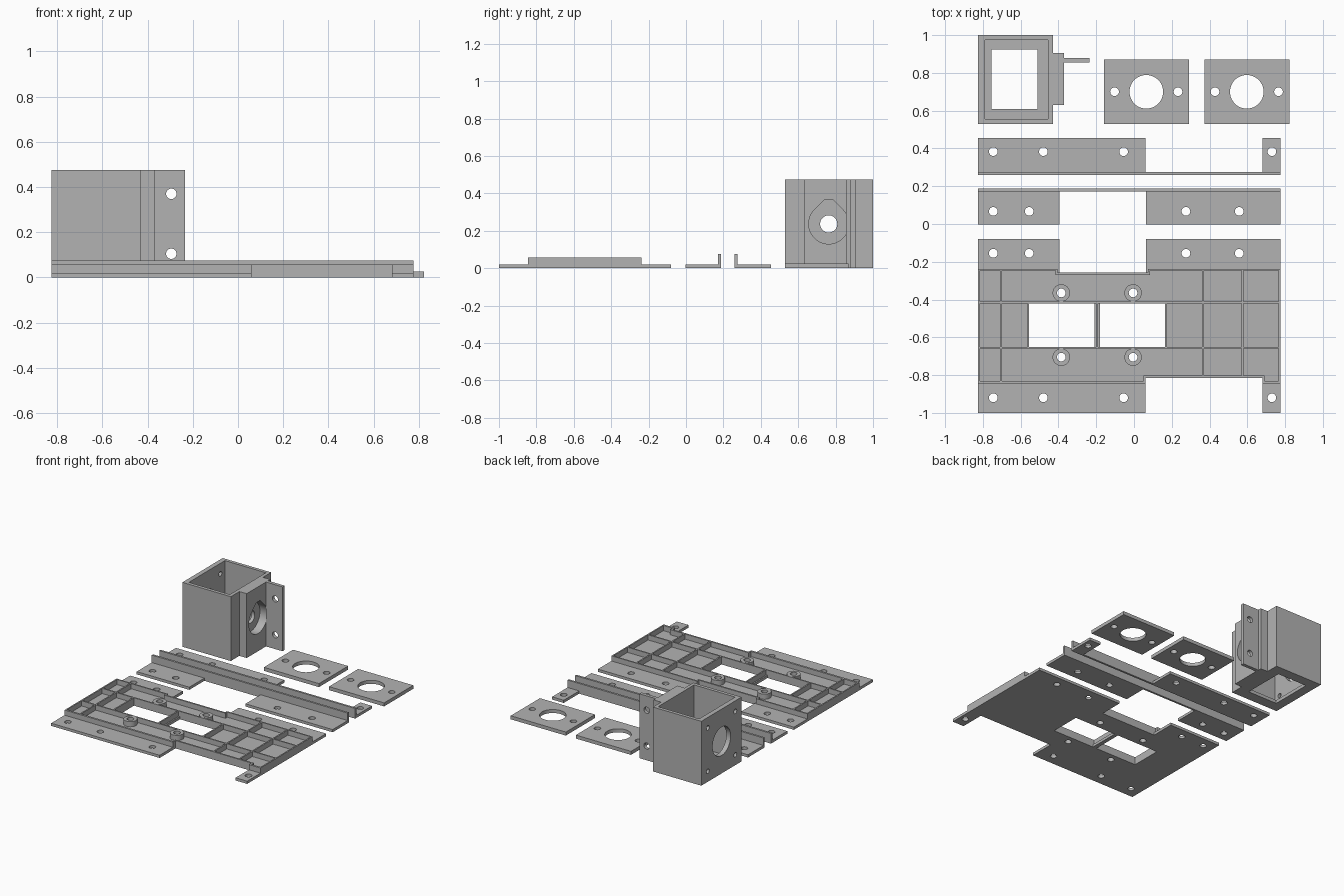
import bpy, bmesh, math
from mathutils import Matrix

if "Cube" in bpy.data.objects:
    bpy.data.objects.remove(bpy.data.objects["Cube"])

grey = bpy.data.materials.new("plain grey")
grey.diffuse_color = (0.45, 0.45, 0.45, 1)
grey.use_nodes = True
grey.node_tree.nodes["Principled BSDF"].inputs["Base Color"].default_value = grey.diffuse_color

# axes of each sheet: (u, v, thickness) directions in world space
FLAT = ((1, 0, 0), (0, 1, 0), (0, 0, 1))
SIDE = ((0, 1, 0), (0, 0, 1), (1, 0, 0))
FRONT = ((1, 0, 0), (0, 0, 1), (0, -1, 0))


def rect(u0, u1, v0, v1):
    return [(u0, v0), (u1, v0), (u1, v1), (u0, v1)]


def circle(u, v, r, n=32):
    return [(u + r * math.cos(2 * math.pi * i / n), v + r * math.sin(2 * math.pi * i / n))
            for i in range(n)]


def screws(us, v, r=0.023):
    return [circle(u, v, r, 24) for u in us]


def sheet(name, outline, holes, w0, w1, axes=FLAT):
    """Extruded flat profile with holes, from w0 to w1 along the thickness axis."""
    cu = bpy.data.curves.new(name, 'CURVE')
    cu.dimensions, cu.fill_mode, cu.extrude = '2D', 'BOTH', (w1 - w0) / 2
    for loop in [outline] + list(holes):
        sp = cu.splines.new('POLY')
        sp.points.add(len(loop) - 1)
        for p, (u, v) in zip(sp.points, loop):
            p.co = (u, v, 0, 1)
        sp.use_cyclic_u = True
    tmp = bpy.data.objects.new(name, cu)
    bpy.context.collection.objects.link(tmp)
    bpy.context.view_layer.update()
    me = bpy.data.meshes.new_from_object(tmp.evaluated_get(bpy.context.evaluated_depsgraph_get()))
    bpy.data.objects.remove(tmp)
    bm = bmesh.new()
    bm.from_mesh(me)
    bmesh.ops.remove_doubles(bm, verts=bm.verts, dist=1e-5)
    bmesh.ops.translate(bm, verts=bm.verts, vec=(0, 0, (w0 + w1) / 2))
    bmesh.ops.transform(bm, verts=bm.verts, matrix=Matrix(axes).transposed().to_4x4())
    bmesh.ops.recalc_face_normals(bm, faces=bm.faces)
    bm.to_mesh(me)
    bm.free()
    me.materials.clear()
    me.materials.append(grey)
    ob = bpy.data.objects.new(name, me)
    bpy.context.collection.objects.link(ob)
    bpy.ops.object.select_all(action='DESELECT')
    ob.select_set(True)
    bpy.context.view_layer.objects.active = ob
    bpy.ops.object.shade_smooth_by_angle(angle=math.radians(30))
    return ob


L, R = -0.825, 0.775        # ends of the long parts
T = 0.02                    # sheet thickness
A_HOLES = (-0.745, -0.48, -0.055, 0.73)
B_HOLES = (-0.745, -0.555, 0.275, 0.557)

# base plate with mounting flanges, two windows and screw holes
BOSSES = [(x, y) for x in (-0.385, -0.005) for y in (-0.365, -0.705)]
base = [(L, -1), (0.06, -1), (0.06, -0.815), (0.68, -0.815), (0.68, -1), (R, -1),
        (R, -0.08), (0.063, -0.08), (0.063, -0.257), (-0.395, -0.257), (-0.395, -0.08), (L, -0.08)]
windows = [rect(-0.555, -0.21, -0.65, -0.42), rect(-0.18, 0.165, -0.65, -0.42)]
sheet("base_plate", base,
      windows + screws(A_HOLES, -0.92) + screws(B_HOLES, -0.155)
      + [circle(x, y, 0.023, 24) for x, y in BOSSES], 0, T)

# rib grid standing on the base plate
rim = [(L, -0.845), (0.06, -0.845), (0.06, -0.815), (0.68, -0.815), (0.68, -0.845), (R, -0.845),
       (R, -0.237), (0.075, -0.237), (0.075, -0.257), (-0.405, -0.257), (-0.405, -0.237), (L, -0.237)]
columns = [(-0.815, -0.71), (0.37, 0.57), (0.58, 0.765)]
middle = columns + [(-0.70, -0.565), (-0.555, -0.2), (-0.19, 0.165), (0.175, 0.36)]
cells = [rect(a, b, -0.65, -0.42) for a, b in middle]
cells += [rect(a, b, -0.41, -0.247) for a, b in columns]
cells += [rect(-0.815, -0.71, -0.83, -0.66), rect(0.37, 0.57, -0.803, -0.66)]
cells += [[(0.58, -0.803), (0.692, -0.803), (0.692, -0.83), (0.765, -0.83),
           (0.765, -0.66), (0.58, -0.66)],
          [(-0.70, -0.41), (0.36, -0.41), (0.36, -0.247), (0.085, -0.247), (0.085, -0.269),
           (-0.415, -0.269), (-0.415, -0.247), (-0.70, -0.247)],
          [(-0.70, -0.83), (0.05, -0.83), (0.05, -0.803), (0.36, -0.803),
           (0.36, -0.66), (-0.70, -0.66)]]
sheet("base_ribs", rim, cells, T, 0.058)

# screw bosses
for x, y in BOSSES:
    sheet("boss", circle(x, y, 0.046), [circle(x, y, 0.023, 24)], T, 0.058)

# two angle brackets: an upright lip and a notched flange
sheet("rear_bracket_flange",
      [(L, 0.26), (R, 0.26), (R, 0.455), (0.68, 0.455), (0.68, 0.275), (0.06, 0.275),
       (0.06, 0.455), (L, 0.455)], screws(A_HOLES, 0.383), 0, T)
sheet("rear_bracket_lip", rect(L, R, 0.26, 0.275), [], T, 0.075)
sheet("front_bracket_flange",
      [(L, -0.003), (-0.395, -0.003), (-0.395, 0.172), (0.063, 0.172), (0.063, -0.003),
       (R, -0.003), (R, 0.187), (L, 0.187)], screws(B_HOLES, 0.067), 0, T)
sheet("front_bracket_lip", rect(L, R, 0.172, 0.187), [], T, 0.075)

# two loose cover plates
for cx in (0.065, 0.597):
    sheet("cover_plate", rect(cx - 0.225, cx + 0.225, 0.53, 0.87),
          [circle(cx, 0.70, 0.089, 48)] + screws((cx - 0.168, cx + 0.168), 0.70), 0, 0.026)

# open box: floor, walls and screw-fixed face
H, CY, CZ = 0.475, 0.763, 0.237
F = 0.025
sheet("box_floor", rect(-0.79, -0.455, 0.555, 0.975), [rect(-0.755, -0.51, 0.61, 0.925)], 0, F)
sheet("box_left_wall", rect(0.53, 1, 0, H),
      [circle(CY, CZ, 0.105, 48)]
      + [circle(CY + a, CZ + b, 0.017, 16) for a in (-0.16, 0.16) for b in (-0.16, 0.16)],
      L, -0.79, SIDE)
sheet("box_right_wall", rect(0.53, 1, 0, H), [circle(CY, CZ, 0.046)], -0.455, -0.43, SIDE)
sheet("box_front_wall", rect(-0.79, -0.455, 0, H), [], -0.555, -0.53, FRONT)
sheet("box_back_wall", rect(-0.79, -0.455, 0, H), [], -1, -0.975, FRONT)

# thick pad with a flat-topped teardrop pocket
r = 0.107
arc = [math.radians(135 + 270 * i / 36) for i in range(37)]
pocket = [(CY + r * math.cos(a), CZ + r * math.sin(a)) for a in arc]
pocket += [(CY + 0.023, CZ + 0.128), (CY - 0.023, CZ + 0.128)]
sheet("box_pad", rect(0.63, 0.905, 0, H), [pocket], -0.43, -0.37, SIDE)

# upright tab with two screw holes
sheet("box_tab", rect(-0.37, -0.235, 0, H),
      [circle(-0.295, z, 0.023, 24) for z in (0.105, 0.37)], -0.88, -0.855, FRONT)
